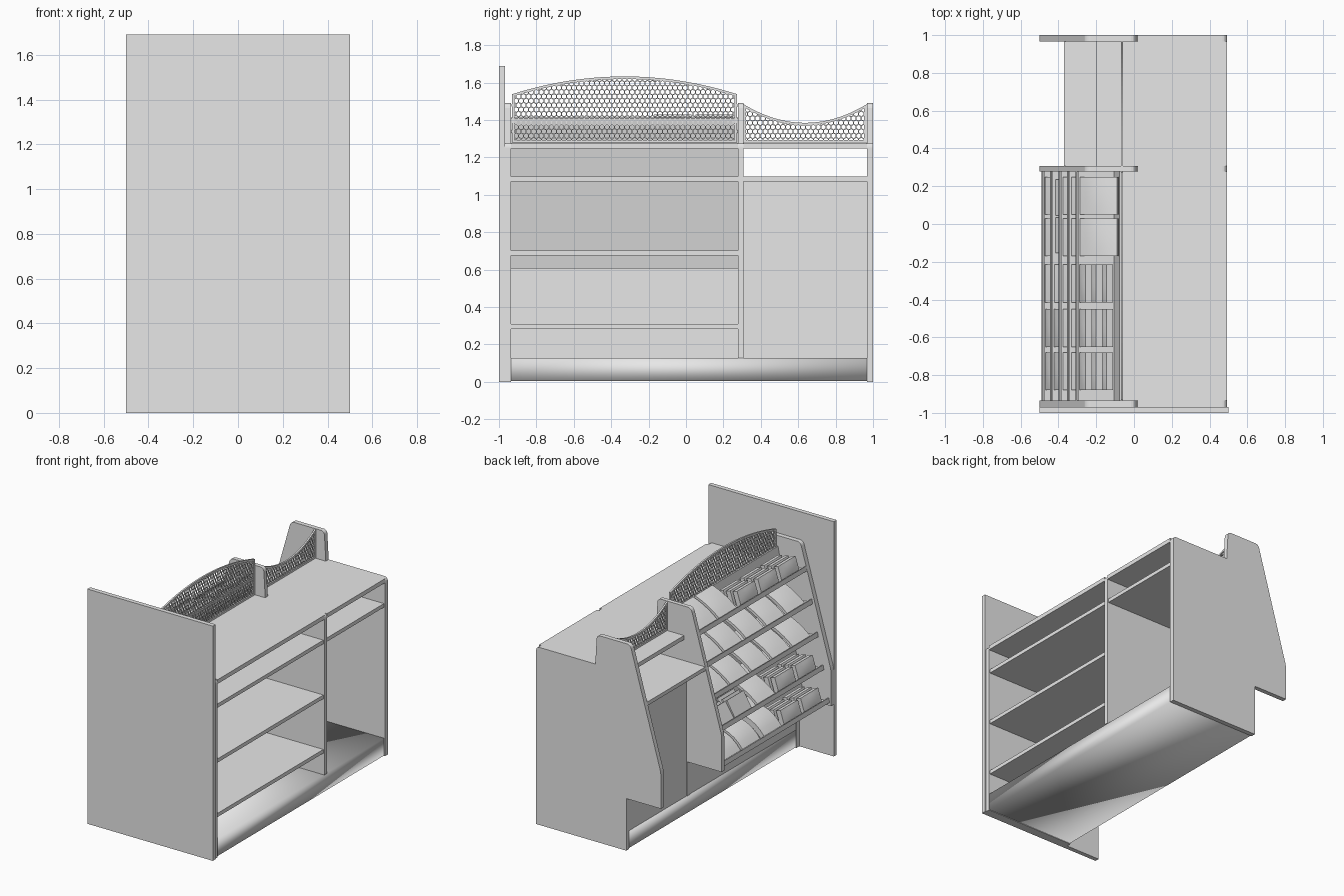
import bpy, bmesh, math, random
from mathutils import Vector

random.seed(4)
cube = bpy.data.objects.get("Cube")
if cube:
    bpy.data.objects.remove(cube, do_unlink=True)

grey = bpy.data.materials.new("light grey")
grey.use_nodes = True
grey.diffuse_color = (0.8, 0.8, 0.8, 1)
grey.node_tree.nodes["Principled BSDF"].inputs["Base Color"].default_value = (0.8, 0.8, 0.8, 1)


def finish(bm, name, smooth=None):
    bmesh.ops.recalc_face_normals(bm, faces=bm.faces[:])
    mesh = bpy.data.meshes.new(name)
    bm.to_mesh(mesh)
    bm.free()
    mesh.materials.append(grey)
    obj = bpy.data.objects.new(name, mesh)
    bpy.context.collection.objects.link(obj)
    if smooth:
        bpy.ops.object.select_all(action='DESELECT')
        obj.select_set(True)
        bpy.context.view_layer.objects.active = obj
        bpy.ops.object.shade_smooth_by_angle(angle=math.radians(smooth))
    return obj


def prism(name, points, axis, lo, hi, rounded=()):
    """Extrude a 2D outline; axis 'y' takes (x, z) points, axis 'x' takes (y, z)."""
    def place(a, b):
        return (a, lo, b) if axis == 'y' else (lo, a, b)
    bm = bmesh.new()
    verts = [bm.verts.new(place(*p)) for p in points]
    bm.faces.new(verts)
    if rounded:
        bmesh.ops.bevel(bm, geom=[verts[i] for i in rounded], offset=0.025,
                        segments=4, profile=0.5, affect='VERTICES')
    ext = bmesh.ops.extrude_face_region(bm, geom=bm.faces[:])["geom"]
    shift = Vector((0, hi - lo, 0)) if axis == 'y' else Vector((hi - lo, 0, 0))
    bmesh.ops.translate(bm, vec=shift, verts=[v for v in ext if isinstance(v, bmesh.types.BMVert)])
    return finish(bm, name)


def box(name, x0, x1, y0, y1, z0, z1):
    return prism(name, [(x0, z0), (x1, z0), (x1, z1), (x0, z1)], 'y', y0, y1)


# Bays along y
A0, A1, B0, B1 = -0.935, 0.278, 0.308, 0.967
FRONT, KICK = 0.493, -0.22

# Tall end panel, plinth and profiled uprights
box("end_panel", -0.5, 0.5, -1, -0.968, 0, 1.69)
plinth = box("plinth", KICK, 0.487, -0.967, 0.967, 0.004, 0.128)
for poly in plinth.data.polygons:
    poly.use_smooth = True


def upright(name, y0, y1, base):
    outline = [(FRONT, base), (FRONT, 1.278), (0.022, 1.278), (0.01, 1.49), (-0.256, 1.49),
               (-0.5, 0.635), (-0.5, 0.375), (KICK - 0.005, 0.375), (KICK - 0.005, base)]
    prism(name, outline, 'y', y0, y1, rounded=(1, 3, 4, 5))


upright("end_upright", -0.968, A0, 0.0)
upright("middle_upright", A1, B0, 0.128)
upright("far_upright", B1, 1.0, 0.0)

# Counters, inner shelves and back walls
box("long_counter", -0.065, FRONT, A0, A1, 1.248, 1.278)
box("short_counter", -0.2, FRONT, B0, B1, 1.248, 1.278)
for z in (1.07, 0.675, 0.283):
    box("inner_shelf", -0.07 - 0.2 * (1.41 - z) if z > 0.6 else KICK, 0.485, A0, A1, z, z + 0.027)
box("ledge_shelf", -0.37, 0.485, B0, B1, 1.07, 1.097)
box("long_back_wall", KICK, KICK + 0.02, A0, A1, 0.128, 0.61)
box("short_back_wall", KICK, KICK + 0.02, B0, B1, 0.128, 1.07)


# Leaning display board
def board_x(z):
    return -0.06 - 0.2 * (1.41 - z)


prism("display_board", [(board_x(1.41), 1.41), (board_x(0.36), 0.36),
                        (board_x(0.36) - 0.018, 0.364), (board_x(1.41) - 0.018, 1.414)], 'y', A0, A1)


# Honeycomb screens with a solid rim
def screen(name, y0, y1, z0, top):
    x, rim, steps = -0.063, 0.014, 28
    ys = [y0 + (y1 - y0) * i / steps for i in range(steps + 1)]
    arch = [(y, top(y)) for y in ys]
    prism(name + "_top_rim", arch + [(y, z - rim) for y, z in reversed(arch)], 'x', x - 0.006, x + 0.006)
    box(name + "_bottom_rim", x - 0.006, x + 0.006, y0, y1, z0, z0 + rim)
    for y in (y0, y1 - rim):
        box(name + "_side_rim", x - 0.006, x + 0.006, y, y + rim, z0, min(top(y), top(y + rim)))
    pitch = 0.027
    radius = pitch / math.sqrt(3)
    bm = bmesh.new()

    def vert(y, z):
        y = min(max(y, y0), y1)
        return bm.verts.new((x, y, min(max(z, z0), top(y) - 0.003)))

    for row in range(int(0.4 / (radius * 1.5))):
        for col in range(int((y1 - y0) / pitch) + 1):
            cy = y0 + pitch * (col + 0.5 * (row % 2)) + 0.008
            cz = z0 + 0.012 + row * radius * 1.5
            if cy > y1 or cz > top(cy):
                continue
            rings = [[vert(cy + r * math.sin(k * math.pi / 3), cz + r * math.cos(k * math.pi / 3))
                      for k in range(6)] for r in (radius, radius * 0.8)]
            for k in range(6):
                n = (k + 1) % 6
                bm.faces.new((rings[0][k], rings[0][n], rings[1][n], rings[1][k]))
    mesh_obj = finish(bm, name + "_mesh")
    thick = mesh_obj.modifiers.new("thickness", 'SOLIDIFY')
    thick.thickness = 0.007
    thick.offset = 0


screen("long_screen", A0 + 0.005, A1 - 0.005, 1.28, lambda y: 1.633 - 0.095 * ((y + 0.328) / 0.602) ** 2)
screen("short_screen", B0, B1, 1.28, lambda y: 1.385 + 0.1 * ((y - 0.637) / 0.33) ** 2)


# Goods: softly bulged packs leaning back by a given angle
def pack(name, x, z, y, length, thick, width, lean, bulge, bend):
    bm = bmesh.new()
    bmesh.ops.create_cube(bm, size=1)
    bmesh.ops.subdivide_edges(bm, edges=bm.edges[:], cuts=4, use_grid_fill=True)
    d = Vector((math.cos(lean), 0, math.sin(lean)))
    n = Vector((-math.sin(lean), 0, math.cos(lean)))
    for v in bm.verts:
        a, w, t = v.co
        swell = (1 - 4 * a * a) * (1 - 4 * w * w)
        t = t * (thick + 2 * bulge * swell) + bend * (1 - 4 * a * a)
        v.co = Vector((x, y + w * width, z)) + d * ((a + 0.5) * length) + n * t
    finish(bm, name, smooth=40)


def card(x, z, y, thick=0.02, bend=0.015):
    pack("display_pack", x + 0.02, z + 0.008, y, 0.225, thick, 0.2, math.radians(30), 0.004, bend)


def stack(bx, bz, y, count):
    for i in range(count):
        s = 0.175 - 0.056 * i
        pack("stacked_pack", bx - 0.98 * s, bz + 0.196 * s + 0.012, y, 0.105, 0.036, 0.2,
             math.radians(72), 0.007, 0)


def books(bx, bz, y):
    for i in range(4):
        s = 0.18 - 0.045 * i
        pack("thin_book", bx - 0.98 * s, bz + 0.196 * s + 0.012, y + random.uniform(-0.02, 0.02),
             0.13, 0.012, 0.19, math.radians(random.uniform(55, 75)), 0, 0)


# Five tilted display shelves, each with a lip and a row of goods
columns = (0.15, -0.07, -0.315, -0.55, -0.78)
rows = ("33322", "CCCCC", "BBCCC", "CCCCC", "CC233")
rows = ("CC333", "CCCCC", "CCCCC", "BBC33", "CCC33")
for tier, kinds in enumerate(rows):
    bz = 1.26 - 0.225 * tier
    bx = board_x(bz) - 0.01
    fx, fz = bx - 0.98 * 0.205, bz + 0.196 * 0.205
    prism("display_shelf", [(bx, bz), (fx, fz), (fx + 0.003, fz + 0.012), (bx + 0.003, bz + 0.012)], 'y', A0, A1)
    prism("shelf_lip", [(fx, fz - 0.005), (fx - 0.008, fz - 0.003), (fx - 0.002, fz + 0.03),
                        (fx + 0.006, fz + 0.028)], 'y', A0, A1)
    for y, kind in zip(columns, kinds):
        if kind == "C":
            low = tier == 4
            card(fx, fz, y, 0.04 if low else 0.02, 0.025 if low else 0.012)
        elif kind == "B":
            books(bx, bz, y)
        else:
            stack(bx, bz, y, int(kind))
